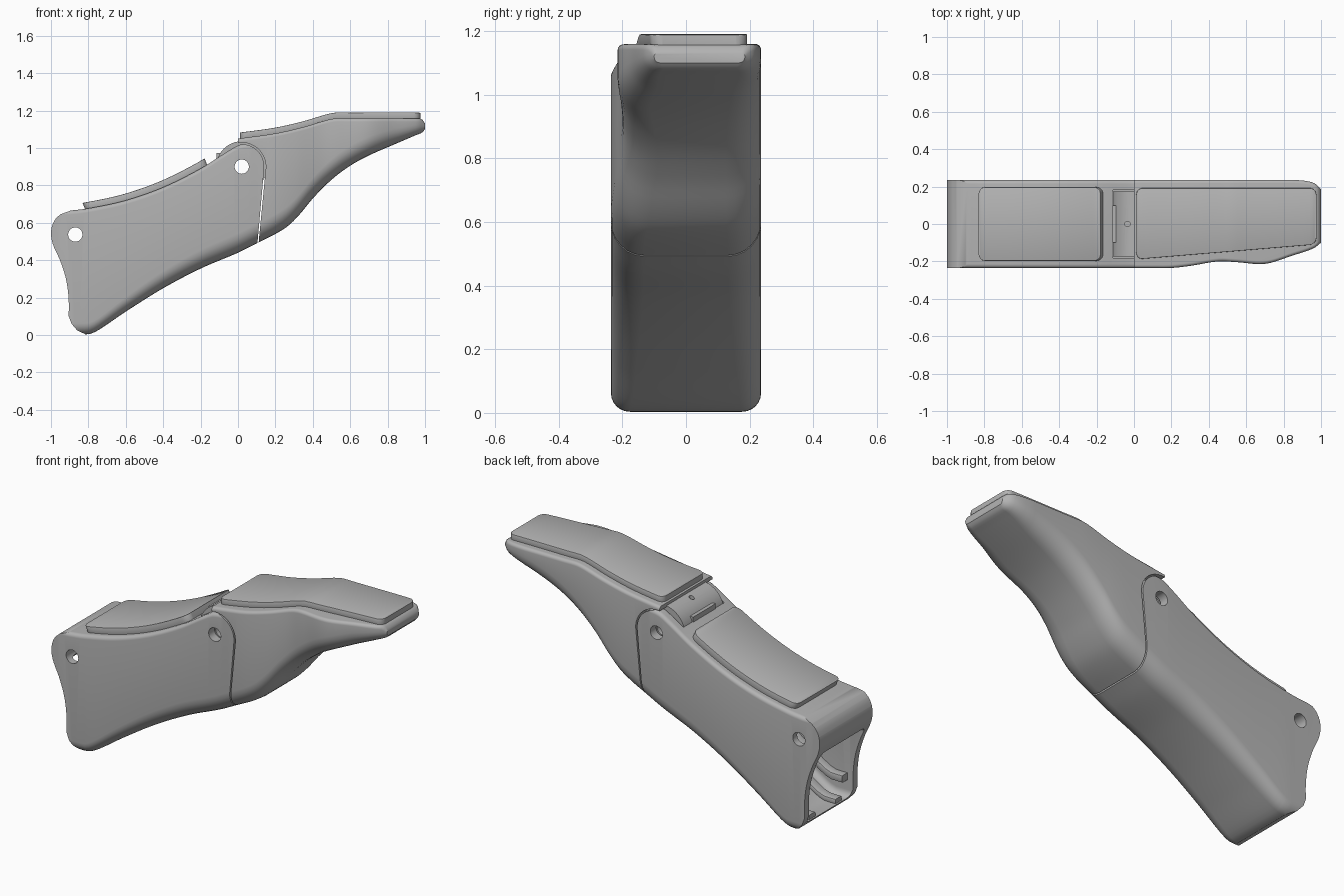
import bpy, bmesh, math
from mathutils import Vector, Matrix

if "Cube" in bpy.data.objects:
    bpy.data.objects.remove(bpy.data.objects["Cube"], do_unlink=True)

grey = bpy.data.materials.new("plain_grey")
grey.use_nodes = True
grey.diffuse_color = (0.45, 0.45, 0.45, 1)
grey.node_tree.nodes["Principled BSDF"].inputs["Base Color"].default_value = (0.45, 0.45, 0.45, 1)


def curve(*pts):
    """Smooth function of x through the given (x, value) points."""
    n = len(pts)

    def slope(i):
        a, b = pts[max(i - 1, 0)], pts[min(i + 1, n - 1)]
        return (b[1] - a[1]) / (b[0] - a[0])

    def value(x):
        if x <= pts[0][0]:
            return pts[0][1]
        for i in range(n - 1):
            (x0, v0), (x1, v1) = pts[i], pts[i + 1]
            if x <= x1:
                h = x1 - x0
                t = (x - x0) / h
                return ((2*t**3 - 3*t**2 + 1) * v0 + (t**3 - 2*t**2 + t) * h * slope(i)
                        + (3*t**2 - 2*t**3) * v1 + (t**3 - t**2) * h * slope(i + 1))
        return pts[-1][1]
    return value


def const(v):
    return lambda x: v


def finish(bm, name):
    bmesh.ops.recalc_face_normals(bm, faces=bm.faces)
    mesh = bpy.data.meshes.new(name)
    bm.to_mesh(mesh)
    bm.free()
    mesh.materials.append(grey)
    ob = bpy.data.objects.new(name, mesh)
    bpy.context.collection.objects.link(ob)
    return ob


def loft(name, xs, top, bottom, front, back, r_top, r_bottom, lean=0.0, steps=6):
    """Rounded box sections swept along x."""
    bm = bmesh.new()
    rings = []
    for x in xs:
        zt, zb, yf, yb = top(x), bottom(x), front(x), back(x)
        rt = min(r_top(x), 0.3 * (zt - zb))
        rb = min(r_bottom(x), 0.6 * (zt - zb))
        corners = ((yb - rt, zt - rt, rt, 0), (yf + rt, zt - rt, rt, 1),
                   (yf + rb, zb + rb, rb, 2), (yb - rb, zb + rb, rb, 3))
        ring = []
        for cy, cz, r, quarter in corners:
            for k in range(steps + 1):
                a = (quarter + k / steps) * math.pi / 2
                z = cz + r * math.sin(a)
                ring.append(bm.verts.new((x - lean * (z - zb), cy + r * math.cos(a), z)))
        rings.append(ring)
    n = len(rings[0])
    for a, b in zip(rings, rings[1:]):
        for i in range(n):
            bm.faces.new((a[i], a[(i + 1) % n], b[(i + 1) % n], b[i]))
    bm.faces.new(rings[0])
    bm.faces.new(rings[-1])
    return finish(bm, name)


def prism(name, outline, half):
    """Side outline in x and z, extruded along y."""
    bm = bmesh.new()
    face = bm.faces.new([bm.verts.new((x, -half, z)) for x, z in outline])
    moved = bmesh.ops.extrude_face_region(bm, geom=[face])["geom"]
    bmesh.ops.translate(bm, vec=(0, 2 * half, 0),
                        verts=[v for v in moved if isinstance(v, bmesh.types.BMVert)])
    return finish(bm, name)


def box(name, lo, hi):
    bm = bmesh.new()
    bmesh.ops.create_cube(bm, size=1)
    lo, hi = Vector(lo), Vector(hi)
    bmesh.ops.scale(bm, vec=hi - lo, verts=bm.verts)
    bmesh.ops.translate(bm, vec=(lo + hi) / 2, verts=bm.verts)
    return finish(bm, name)


def cylinder(name, centre, radius, length, along_y=True):
    bm = bmesh.new()
    turn = Matrix.Rotation(math.pi / 2, 4, 'X') if along_y else Matrix()
    bmesh.ops.create_cone(bm, cap_ends=True, segments=48, radius1=radius, radius2=radius,
                          depth=length, matrix=Matrix.Translation(centre) @ turn)
    return finish(bm, name)


def cut(ob, tool, operation='DIFFERENCE'):
    mod = ob.modifiers.new("cut", 'BOOLEAN')
    mod.object, mod.operation, mod.solver = tool, operation, 'EXACT'
    tool.hide_render = True
    bpy.context.view_layer.objects.active = ob
    bpy.ops.object.modifier_apply(modifier=mod.name)
    bpy.data.objects.remove(tool, do_unlink=True)


def span(a, b, n):
    return [a + (b - a) * i / n for i in range(n + 1)]


def arc(r, a0, a1, n=20):
    return [(PX + r * math.cos(math.radians(a)), PZ + r * math.sin(math.radians(a)))
            for a in span(a0, a1, n)]


PX, PZ = 0.02, 0.9      # hinge pivot
W = 0.236               # half width

# Lower housing
low_top = curve((-0.9, 0.665), (-0.8, 0.677), (-0.6, 0.72), (-0.4, 0.79),
                (-0.2, 0.89), (-0.05, 0.985), (0.02, 1.02), (0.2, 1.03))
low_bottom = curve((-0.83, 0.003), (-0.79, 0.006), (-0.74, 0.03), (-0.6, 0.125), (-0.4, 0.25),
                   (-0.2, 0.355), (0.0, 0.44), (0.1, 0.49), (0.2, 0.54))
fillet = curve((-0.8, 0.06), (-0.5, 0.085), (-0.2, 0.1), (0.2, 0.105))
housing = loft("lower_housing", span(-1.02, 0.18, 48), low_top, low_bottom,
               const(-W), const(W), const(0.022), fillet)
left_end = curve((0.1, -0.905), (0.2, -0.906), (0.3, -0.92), (0.4, -0.952), (0.48, -0.988),
                 (0.54, -1.0), (0.6, -0.988), (0.645, -0.95), (0.667, -0.89))
outline = [(left_end(z), z) for z in span(0.1, 0.667, 26)]
outline += [(-0.8, 0.75), (-0.3, 1.0), (-0.1, 1.01)] + arc(0.12, 100, -5)
outline += [(0.102, 0.47), (0.09, 0.4), (-0.5, -0.05), (-0.78, -0.02),
            (-0.82, 0.006), (-0.86, 0.025), (-0.89, 0.06)]
cut(housing, prism("end_shape", outline, 0.4), 'INTERSECT')

# Hollow inside, open at the end
cavity_top = curve((-0.95, 0.47), (-0.85, 0.56), (-0.7, 0.64), (-0.4, 0.74), (-0.14, 0.86))
cut(housing, loft("cavity", span(-1.1, -0.14, 32), cavity_top, lambda x: low_bottom(x) + 0.045,
                  const(-0.197), const(0.197), const(0.03), const(0.04)))
cut(housing, box("hinge_slot", (-0.112, -0.183, 0.76), (0.3, 0.183, 1.3)))
for x, z in ((PX, PZ), (-0.87, 0.537)):
    cut(housing, cylinder("pin_hole", (x, 0, z), 0.038, 1))

# Inner guide rails
rails = []
for side, word in ((-1, "front"), (1, "back")):
    for inner, lift, height, label in ((0.15, 0.14, 0.04, "wall_rail"), (0.09, 0.04, 0.03, "floor_rail")):
        ys = sorted((side * inner, side * (inner + 0.055)))
        rails.append(loft(word + "_" + label, span(-0.87, -0.16, 20),
                          lambda x: low_bottom(x) + lift + height, lambda x: low_bottom(x) + lift,
                          const(ys[0]), const(ys[1]), const(0.005), const(0.005), steps=2))

# Upper arm with scooped front side
arm_top = curve((0.0, 1.05), (0.2, 1.078), (0.35, 1.112), (0.47, 1.148), (0.52, 1.158),
                (0.6, 1.158), (0.96, 1.158), (0.985, 1.152), (1.0, 1.13))
arm_bottom = curve((-0.02, 0.43), (0.1, 0.49), (0.2, 0.54), (0.27, 0.585), (0.33, 0.645),
                   (0.4, 0.73), (0.5, 0.83), (0.6, 0.905), (0.7, 0.96), (0.85, 1.025),
                   (0.95, 1.068), (0.985, 1.083), (1.0, 1.1))
arm_front = curve((0.1, -W), (0.2, -0.235), (0.3, -0.224), (0.45, -0.2), (0.55, -0.204),
                  (0.7, -0.213), (0.85, -0.168), (0.96, -0.13), (1.0, -0.1))
arm_back = curve((0.85, W), (0.92, 0.23), (0.97, 0.215), (1.0, 0.185))
arm_fillet = curve((0.1, 0.104), (0.5, 0.11), (0.8, 0.09), (1.0, 0.05))
arm = loft("upper_arm", span(0.0, 0.95, 48) + [0.965, 0.978, 0.988, 0.995, 1.0],
           arm_top, arm_bottom, arm_front, arm_back, const(0.018), arm_fillet)
cut(arm, prism("ear_clearance", arc(0.129, 180, -5) + [(0.108, 0.47), (0.1, 0.3), (-0.11, 0.3)], 0.4))

# Hinge barrel and tab
barrel = cylinder("hinge_barrel", (PX, 0, PZ), 0.136, 0.35)
cut(barrel, cylinder("pin_hole", (PX, 0, PZ), 0.038, 1))
cut(barrel, cylinder("small_hole", (-0.035, 0, 1.03), 0.014, 0.12, along_y=False))
tab = box("hinge_tab", (-0.115, -0.1, 0.84), (-0.088, 0.1, 0.972))


# Grip pads with rounded corners
def pad(name, x0, x1, surface, front, back, thick, lean):
    r = 0.035

    def inset(x):
        d = min(x - x0, x1 - x)
        return r - math.sqrt(max(r * r - (r - d) ** 2, 0)) if d < r else 0
    ends = [r * (1 - math.cos(a * math.pi / 12)) for a in range(6)]
    xs = [x0 + e for e in ends] + span(x0 + r, x1 - r, 30) + [x1 - e for e in reversed(ends)]
    return loft(name, xs, lambda x: surface(x) + thick, lambda x: surface(x) - 0.008,
                lambda x: front(x) + inset(x), lambda x: back(x) - inset(x),
                const(0.003), const(0.003), lean, 2)


lower_pad = pad("lower_pad", -0.815, -0.163, low_top, const(-0.197), const(0.197), 0.032, 0.4)
upper_pad = pad("upper_pad", 0.012, 0.975, arm_top,
                lambda x: -0.19 + 0.083 * x, const(0.192), 0.031, 0.0)

# Smooth shading with crisp edges
bpy.ops.object.select_all(action='DESELECT')
for ob in [housing, arm, barrel, tab, lower_pad, upper_pad] + rails:
    ob.select_set(True)
bpy.context.view_layer.objects.active = housing
bpy.ops.object.shade_smooth_by_angle(angle=math.radians(32))
